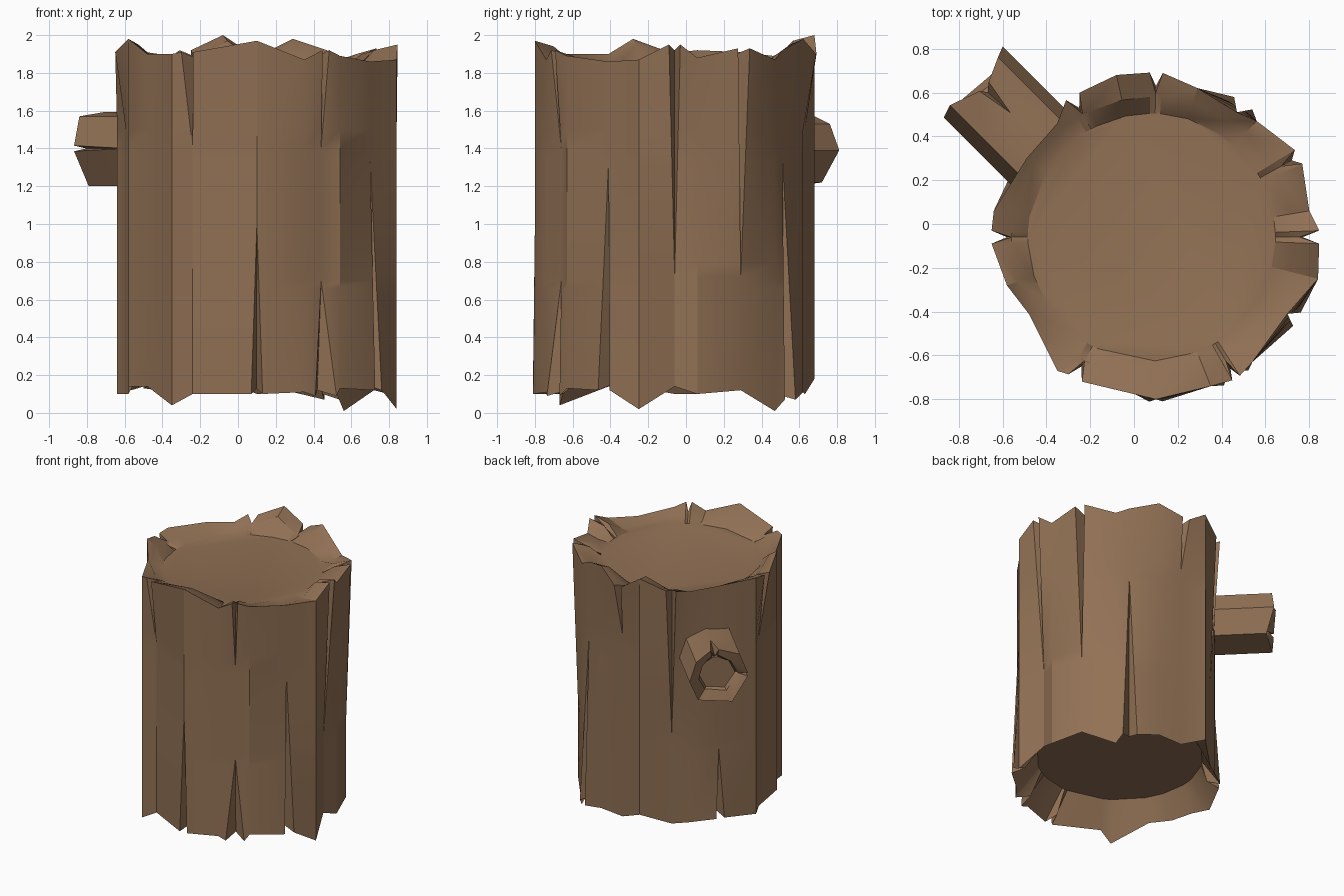
import bpy, bmesh, math
from mathutils import Vector, Matrix

if "Cube" in bpy.data.objects:
    bpy.data.objects.remove(bpy.data.objects["Cube"])

bark = bpy.data.materials.new("bark brown")
bark.diffuse_color = (0.285, 0.165, 0.09, 1)
bark.use_nodes = True
bark.node_tree.nodes["Principled BSDF"].inputs["Base Color"].default_value = bark.diffuse_color


def split_log(name, stations, top, bottom, centre, rings_top, rings_bot, depth, matrix):
    """Bark wall from (x, y, z_top, z_bottom) stations, split by wedge cracks
    {station: (tip height, half width, outward flare of the lips)}, closed by sunken ends."""
    bm = bmesh.new()
    c = Vector((centre[0], centre[1], 0))
    V = lambda p, z: bm.verts.new((p.x, p.y, z))
    left, right, rim_t, rim_b, wedges = [], [], [], [], []
    for i, (x, y, zt, zb) in enumerate(stations):
        p = Vector((x, y, 0))
        out = (p - c).normalized()
        tan = Vector((-out.y, out.x, 0))

        def end(z, crack, rim, sink):
            # returns left chain, right chain from the end inward to the tip
            if crack is None:
                v = V(p, z)
                rim.append(v)
                return [v], [v]
            tip, w, flare = crack
            lip = p + out * flare
            a, b = V(lip - tan * w, z), V(lip + tan * w, z)
            d, t = V(p - out * max(depth - flare, 0.01), z + sink), V(p, tip)
            rim.extend([a, d, b])
            wedges.extend([(a, d, t), (d, b, t)])
            return [a, t], [b, t]

        tl, tr = end(zt, top.get(i), rim_t, -0.03)
        bl, br = end(zb, bottom.get(i), rim_b, 0.03)
        left.append(bl + tl[::-1])
        right.append(br + tr[::-1])

    # cut every column at the crack tips so the wall is made of tidy quads
    tips = sorted({k[0] for k in (*top.values(), *bottom.values())})

    def at(chain, z):
        for a, b in zip(chain, chain[1:]):
            if a.co.z <= z <= b.co.z:
                return bm.verts.new(a.co.lerp(b.co, (z - a.co.z) / (b.co.z - a.co.z)))

    n = len(stations)
    for i in range(n):
        ca, cb = right[i], left[(i + 1) % n]
        ra = [ca[0]] + [at(ca, z) for z in tips] + [ca[-1]]
        rb = [cb[0]] + [at(cb, z) for z in tips] + [cb[-1]]
        for k in range(len(ra) - 1):
            bm.faces.new((ra[k], rb[k], rb[k + 1], ra[k + 1]))
    for w in wedges:
        bm.faces.new(w)

    # sloping broken rim, inner wall and sunken flat end
    def close(rim, rings):
        cur = rim
        for r, z, relative in rings:
            nxt = []
            for v in rim:
                d = Vector((v.co.x, v.co.y, 0)) - c
                nxt.append(V(c + d.normalized() * min(r, d.length - 0.005), v.co.z + z if relative else z))
            for k in range(len(rim)):
                m = (k + 1) % len(rim)
                bm.faces.new((cur[k], cur[m], nxt[m], nxt[k]))
            cur = nxt
        bm.faces.new(cur)

    close(rim_t, rings_top)
    close(rim_b, rings_bot)
    bmesh.ops.remove_doubles(bm, verts=bm.verts, dist=0.0005)
    bmesh.ops.recalc_face_normals(bm, faces=bm.faces)
    bm.transform(matrix)
    me = bpy.data.meshes.new(name)
    bm.to_mesh(me)
    bm.free()
    me.materials.append(bark)
    ob = bpy.data.objects.new(name, me)
    bpy.context.collection.objects.link(ob)
    bpy.ops.object.select_all(action='DESELECT')
    ob.select_set(True)
    bpy.context.view_layer.objects.active = ob
    bpy.ops.object.shade_smooth_by_angle(angle=math.radians(30))


# trunk, anticlockwise from the front left
trunk = [
    (-0.35, -0.67, 1.90, 0.04), (-0.24, -0.65, 1.91, 0.10), (0.10, -0.80, 1.97, 0.10),
    (0.35, -0.74, 1.87, 0.11), (0.44, -0.66, 1.92, 0.09), (0.54, -0.63, 1.89, 0.13),
    (0.70, -0.41, 1.86, 0.12), (0.84, -0.25, 1.87, 0.02), (0.77, -0.06, 1.95, 0.14),
    (0.80, 0.06, 1.88, 0.10), (0.72, 0.29, 1.93, 0.12), (0.56, 0.47, 1.87, 0.01),
    (0.47, 0.51, 1.92, 0.07), (0.29, 0.62, 1.98, 0.11), (0.10, 0.63, 1.90, 0.10),
    (-0.08, 0.68, 2.00, 0.18), (-0.25, 0.53, 1.92, 0.10), (-0.35, 0.46, 1.89, 0.11),
    (-0.49, 0.30, 1.91, 0.13), (-0.64, 0.06, 1.92, 0.10), (-0.58, -0.06, 1.91, 0.10),
    (-0.58, -0.28, 1.98, 0.14), (-0.48, -0.41, 1.90, 0.14),
]
split_log(
    "trunk", trunk,
    top={1: (1.4, .035, .06), 4: (1.4, .02, .05), 8: (.72, .03, .075), 10: (.72, .035, .035),
         14: (1.5, .03, .06), 16: (.79, .035, .06), 20: (1.4, .03, .07)},
    bottom={2: (1.0, .03, .01), 4: (.7, .065, .05), 6: (1.33, .035, .05),
            12: (1.36, .05, .05), 18: (.66, .03, .03)},
    centre=(0.08, -0.06),
    rings_top=[(0.64, -0.03, True), (0.565, 1.84, False)],
    rings_bot=[(0.58, 0.30, False)],
    depth=0.09, matrix=Matrix())

# broken branch pointing back left, with local z along its length
branch = [
    (0.21, 0.0, 0.48, 0), (0.15, 0.17, 0.50, 0), (-0.02, 0.19, 0.45, 0), (-0.16, 0.13, 0.50, 0),
    (-0.21, -0.01, 0.52, 0), (-0.14, -0.18, 0.46, 0), (0.10, -0.20, 0.48, 0),
]
s = math.sqrt(0.5)
frame = Matrix(((-s, 0, -s, -0.38), (-s, 0, s, 0.295), (0, 1, 0, 1.40), (0, 0, 0, 1)))
split_log(
    "broken_branch", branch,
    top={0: (0.10, .015, 0), 2: (0.28, .03, 0)}, bottom={}, centre=(0, 0),
    rings_top=[(0.14, -0.03, True), (0.125, 0.42, False)],
    rings_bot=[(0.10, 0.0, True)],
    depth=0.06, matrix=frame)
